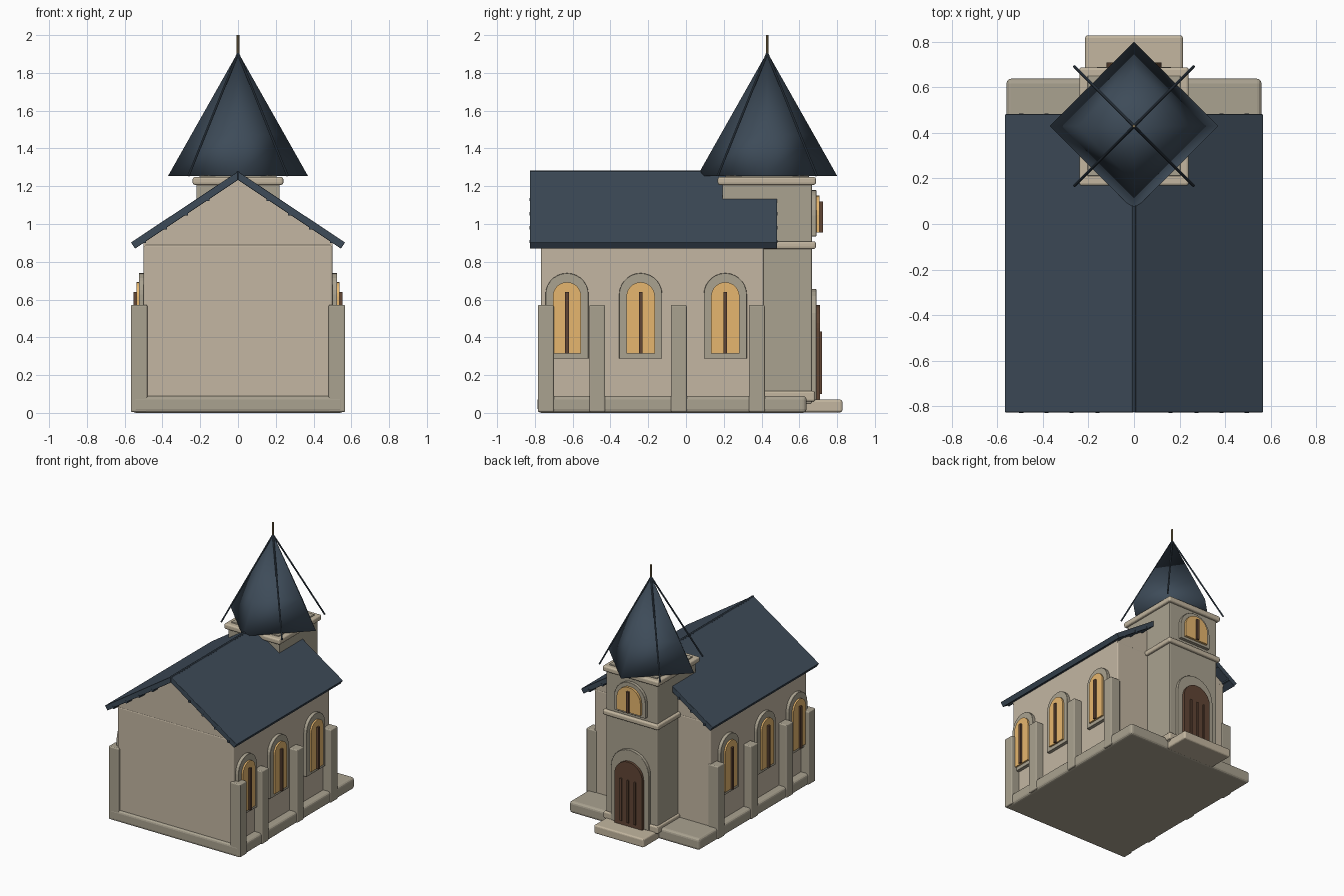
import bpy, bmesh, math
from mathutils import Vector

if "Cube" in bpy.data.objects:
    bpy.data.objects.remove(bpy.data.objects["Cube"])


def material(name, r, g, b):
    m = bpy.data.materials.new(name)
    m.diffuse_color = (*[c ** 2.2 for c in (r, g, b)], 1)
    m.use_nodes = True
    m.node_tree.nodes["Principled BSDF"].inputs["Base Color"].default_value = m.diffuse_color
    return m


WALL = material("plaster", 0.76, 0.71, 0.63)
STONE = material("stone", 0.66, 0.63, 0.56)
TRIM = material("trim", 0.76, 0.71, 0.62)
SLATE = material("slate", 0.25, 0.30, 0.35)
GLASS = material("warm_glass", 0.90, 0.71, 0.43)
WOOD = material("wood", 0.38, 0.28, 0.22)
BRONZE = material("bronze", 0.55, 0.48, 0.34)
TY = 0.43  # tower axis


def finish(bm, name, mat, bevel=0.0):
    bmesh.ops.recalc_face_normals(bm, faces=bm.faces)
    me = bpy.data.meshes.new(name)
    bm.to_mesh(me)
    bm.free()
    me.materials.append(mat)
    ob = bpy.data.objects.new(name, me)
    bpy.context.collection.objects.link(ob)
    if bevel:
        b = ob.modifiers.new("bevel", 'BEVEL')
        b.width, b.segments = bevel, 3
    return ob


def box(name, x, y, z, mat, bevel=0.0):
    bm = bmesh.new()
    bmesh.ops.create_cube(bm, size=1)
    for v in bm.verts:
        v.co = [a + (b - a) * (c + 0.5) for (a, b), c in zip((x, y, z), v.co)]
    return finish(bm, name, mat, bevel)


def prism(name, points, depth, mat, place, bevel=0.0):
    """Extrude a 2D outline between two depths; place maps (u, v, d) to 3D."""
    bm = bmesh.new()
    ends = [[bm.verts.new(place(u, v, d)) for u, v in points] for d in depth]
    bm.faces.new(ends[0])
    bm.faces.new(ends[1])
    n = len(points)
    for i in range(n):
        j = (i + 1) % n
        bm.faces.new((ends[0][i], ends[0][j], ends[1][j], ends[1][i]))
    return finish(bm, name, mat, bevel)


def arch(w, z0, z1, n=14):
    r = w / 2
    top = [(r * math.cos(math.pi * i / n), z1 - r + r * math.sin(math.pi * i / n)) for i in range(n + 1)]
    return [(-r, z0), (r, z0)] + top


def rod(name, a, b, r, mat):
    a, b = Vector(a), Vector(b)
    bm = bmesh.new()
    bmesh.ops.create_cone(bm, cap_ends=True, segments=8, radius1=r, radius2=r, depth=(b - a).length)
    rot = (b - a).to_track_quat('Z', 'Y')
    for v in bm.verts:
        v.co = rot @ v.co + (a + b) / 2
    return finish(bm, name, mat)


def along_y(u, v, d):
    return (u, d, v)


# Base and entrance step
box("plinth", (-0.56, 0.56), (-0.785, 0.638), (0, 0.09), STONE, 0.02)
box("entrance_step", (-0.215, 0.215), (0.58, 0.828), (0.003, 0.07), TRIM, 0.012)

# Nave with gables
box("nave_walls", (-0.5, 0.5), (-0.768, 0.412), (0.05, 0.892), WALL, 0.01)
prism("nave_gable", [(-0.5, 0.88), (0.5, 0.88), (0.5, 0.905), (0, 1.24), (-0.5, 0.905)],
      (-0.766, 0.41), WALL, along_y)

# Roof slabs, battens and ridge
for s, side in ((-1, "left"), (1, "right")):
    prism("roof_" + side, [(0, 1.278), (s * 0.567, 0.902), (s * 0.545, 0.87), (0, 1.233)],
          (-0.827, 0.482), SLATE, along_y, 0.003)
    for i, x in enumerate((0.16, 0.275, 0.385, 0.495)):
        z = 1.233 - 0.664 * x
        box(f"roof_batten_{side}_{i}", (s * x - 0.009, s * x + 0.009), (-0.829, 0.485),
            (z - 0.006, z + 0.012), SLATE)
rod("ridge_cap", (0, -0.825, 1.272), (0, 0.48, 1.272), 0.01, SLATE)

# Side buttresses and windows
for s, side in ((-1, "left"), (1, "right")):
    xs = sorted((s * 0.48, s * 0.567))
    for i, y in enumerate((-0.742, -0.47, -0.038, 0.375)):
        box(f"buttress_{side}_{i}", xs, (y - 0.042, y + 0.042), (0.005, 0.572), STONE, 0.008)
    for i, y in enumerate((-0.63, -0.24, 0.208)):
        def on_wall(u, v, d):
            return (s * d, y + u, v)
        tag = f"{side}_{i}"
        prism("window_frame_" + tag, arch(0.228, 0.287, 0.74), (0.49, 0.525), STONE, on_wall, 0.003)
        prism("window_glass_" + tag, arch(0.15, 0.315, 0.692), (0.50, 0.538), GLASS, on_wall)
        box("window_mullion_" + tag, sorted((s * 0.52, s * 0.553)), (y - 0.01, y + 0.01), (0.315, 0.64), WOOD)

# Tower body and mouldings
box("tower_body", (-0.22, 0.22), (TY - 0.238, 0.666), (0.05, 1.23), STONE, 0.006)
box("tower_base", (-0.235, 0.235), (TY - 0.25, 0.683), (0.06, 0.115), TRIM, 0.01)
box("tower_band", (-0.24, 0.24), (TY - 0.26, 0.688), (0.868, 0.908), TRIM, 0.012)
box("tower_cornice", (-0.24, 0.24), (TY - 0.262, 0.688), (1.207, 1.249), TRIM, 0.012)
box("tower_cap", (-0.205, 0.205), (TY - 0.22, TY + 0.22), (1.23, 1.257), STONE, 0.004)

# Tower window
prism("tower_window_frame", arch(0.27, 0.935, 1.18), (0.65, 0.69), STONE, along_y, 0.003)
prism("tower_window_glass", arch(0.205, 0.955, 1.15), (0.66, 0.708), GLASS, along_y)
box("tower_window_mullion", (-0.01, 0.01), (0.69, 0.724), (0.955, 1.12), WOOD)

# Door with plank strips
prism("door_frame", arch(0.325, 0.07, 0.655), (0.65, 0.69), STONE, along_y, 0.003)
prism("door", arch(0.24, 0.07, 0.57), (0.66, 0.71), WOOD, along_y)
for i, x in enumerate((-0.06, 0, 0.06)):
    box(f"door_strip_{i}", (x - 0.007, x + 0.007), (0.70, 0.72), (0.1, 0.43), WOOD)

# Spire: four-sided, corners on the axes, with an intermediate ring
bm = bmesh.new()
rings = [[bm.verts.new((r * math.cos(k * math.pi / 2), TY + r * math.sin(k * math.pi / 2), z))
          for k in range(4)] for r, z in ((0.37, 1.255), (0.247, 1.473))]
tip = bm.verts.new((0, TY, 1.91))
bm.faces.new(rings[0])
for k in range(4):
    j = (k + 1) % 4
    bm.faces.new((rings[0][k], rings[0][j], rings[1][j], rings[1][k]))
    bm.faces.new((rings[1][k], rings[1][j], tip))
for f in bm.faces:
    f.smooth = True
finish(bm, "spire", SLATE)

# Spire rods and finial
for i, (sx, sy) in enumerate(((1, 1), (-1, 1), (-1, -1), (1, -1))):
    rod(f"spire_rib_{i}", (sx * 0.262, TY + sy * 0.262, 1.255), (0, TY, 1.905), 0.006, SLATE)
rod("finial", (0, TY, 1.88), (0, TY, 2.0), 0.007, BRONZE)
